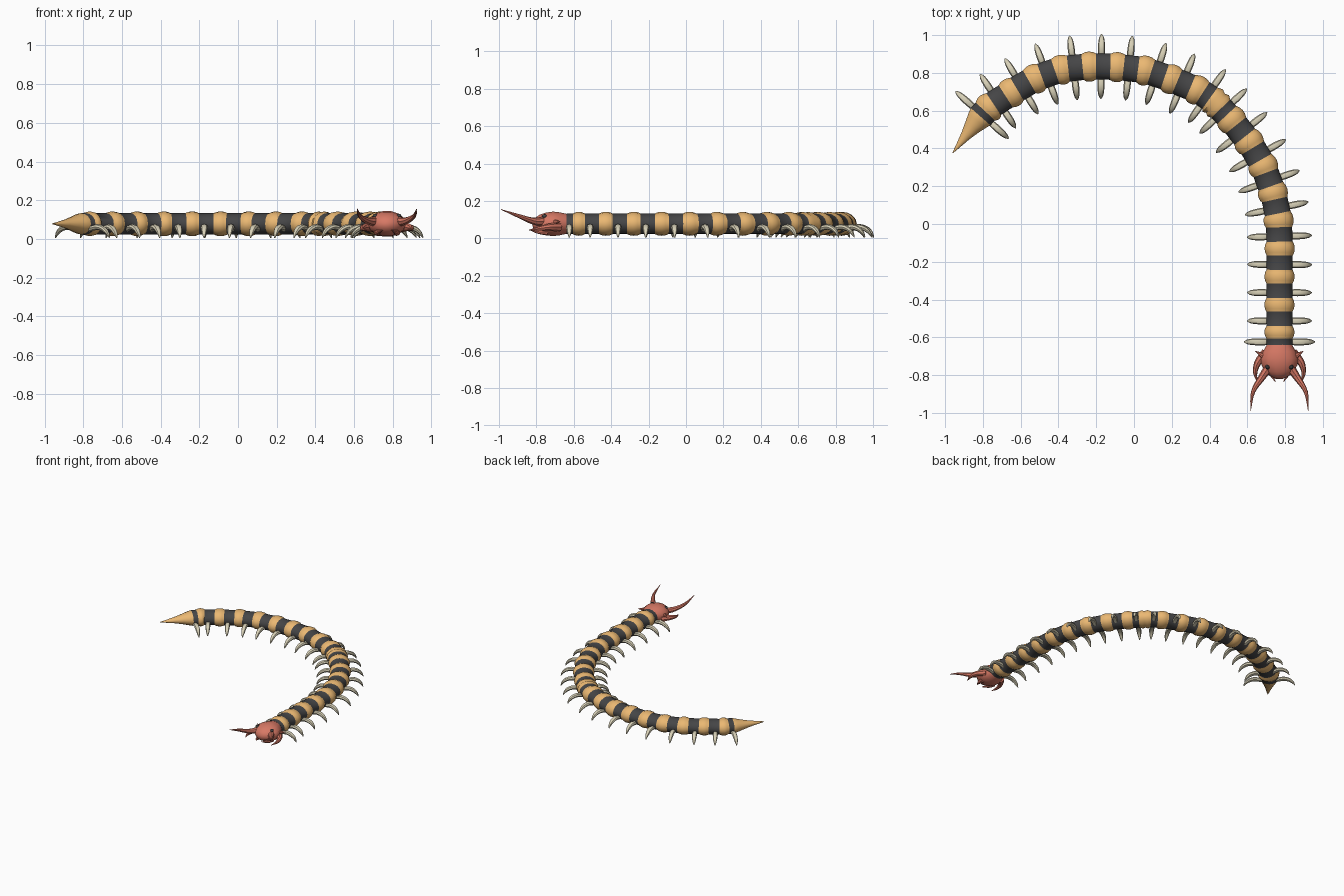
import bpy, math
from mathutils import Vector

if "Cube" in bpy.data.objects:
    bpy.data.objects.remove(bpy.data.objects["Cube"])

def material(name, rgb):
    m = bpy.data.materials.new(name)
    m.diffuse_color = (*rgb, 1)
    m.use_nodes = True
    m.node_tree.nodes["Principled BSDF"].inputs["Base Color"].default_value = m.diffuse_color
    return m

AMBER = material("amber", (0.83, 0.48, 0.17))
DARK = material("charcoal", (0.06, 0.06, 0.062))
RED = material("red", (0.68, 0.19, 0.13))
BONE = material("bone", (0.68, 0.63, 0.47))

def loft(name, rings, mats, sides=8, angle=40):
    """rings: (centre, half width, half height, material index)"""
    pts = [Vector(r[0]) for r in rings]
    verts, faces, idx = [], [], []
    n = len(rings)
    for i, (_, w, h, _m) in enumerate(rings):
        t = (pts[min(i + 1, n - 1)] - pts[max(i - 1, 0)]).normalized()
        side = t.cross(Vector((0, 0, 1))).normalized()
        up = side.cross(t)
        for k in range(sides):
            a = 2 * math.pi * k / sides
            verts.append(pts[i] + side * w * math.cos(a) + up * h * math.sin(a))
    for i in range(n - 1):
        for k in range(sides):
            k2 = (k + 1) % sides
            faces.append((i * sides + k, i * sides + k2, (i + 1) * sides + k2, (i + 1) * sides + k))
            idx.append(rings[i][3])
    faces.append(tuple(reversed(range(sides))))
    faces.append(tuple(range((n - 1) * sides, n * sides)))
    idx += [rings[0][3], rings[-1][3]]
    # side x up points backwards along the path, so flip to face outward
    faces = [tuple(reversed(f)) for f in faces]
    me = bpy.data.meshes.new(name)
    me.from_pydata(verts, [], faces)
    for m in mats:
        me.materials.append(m)
    for p, m in zip(me.polygons, idx):
        p.material_index = m
        p.use_smooth = True
    me.update()
    import bmesh
    bm = bmesh.new()
    bm.from_mesh(me)
    bmesh.ops.recalc_face_normals(bm, faces=bm.faces)
    bm.to_mesh(me)
    bm.free()
    me.set_sharp_from_angle(angle=math.radians(angle))
    ob = bpy.data.objects.new(name, me)
    bpy.context.collection.objects.link(ob)
    return ob

def catmull(p0, p1, p2, p3, t):
    return 0.5 * (2 * p1 + (p2 - p0) * t + (2 * p0 - 5 * p1 + 4 * p2 - p3) * t * t
                  + (3 * p1 - p0 - 3 * p2 + p3) * t ** 3)

def spline(pts, steps):
    c = [Vector(p) for p in pts]
    c = [2 * c[0] - c[1]] + c + [2 * c[-1] - c[-2]]
    out = [catmull(*c[i:i + 4], j / steps) for i in range(len(c) - 3) for j in range(steps)]
    return out + [c[-2]]

# Spine path from neck to tail tip
ZC = 0.078
LENGTH = 2.974
spine = spline([(x, y, ZC) for x, y in [
    (.77, -.64), (.77, -.35), (.77, -.06), (.755, .085), (.71, .24), (.65, .37),
    (.565, .49), (.47, .60), (.375, .685), (.225, .755), (.065, .81), (-.085, .83),
    (-.24, .833), (-.39, .815), (-.525, .767), (-.66, .688), (-.79, .593), (-.96, .376)]], 12)
dist = [0]
for a, b in zip(spine, spine[1:]):
    dist.append(dist[-1] + (b - a).length)
dist = [d * LENGTH / dist[-1] for d in dist]

def at(s):
    s = min(max(s, 0), LENGTH)
    for i in range(len(dist) - 1):
        if s <= dist[i + 1]:
            return spine[i].lerp(spine[i + 1], (s - dist[i]) / (dist[i + 1] - dist[i]))
    return spine[-1].copy()

# Leg stations and dark bands along the spine
front = [.127 + .1487 * k for k in range(9)]
back = [1.434 + .1468 * k for k in range(9)]
legs = [.016] + front + back + [2.72]
bands = [(0, .035)] + [(s - .028, s + .048) for s in front[:-1]] + [(1.289, 1.335)]
bands += [(1.415, 1.462)] + [(s - .048, s + .028) for s in back[1:]] + [(2.695, 2.732)]

# Banded body with bulging amber segments and pointed tail
rings = []
def ring(s, r, m):
    rings.append((at(s), r, r * .8, m))
for i, (a, b) in enumerate(bands):
    ring(a, .069, 1)
    ring(b, .069, 0)
    if i + 1 < len(bands):
        gap = bands[i + 1][0] - b
        prof = [(.25, .08), (.5, .071), (.75, .08)] if i == 9 else [(.22, .077), (.5, .080), (.78, .077)]
        for f, r in prof:
            ring(b + gap * f, r, 0)
for s, r in [(2.76, .060), (2.80, .046), (2.86, .028), (2.92, .014), (2.974, .002)]:
    ring(s, r, 0)
loft("body", rings, [AMBER, DARK], 16, 50)

# Paired curved legs
LEG = spline([(.045, .05), (.095, .062), (.135, .05), (.158, .028), (.17, .006)], 2)
LEG_R = [.016, .018, .019, .018, .0165, .014, .011, .007, .003]
for i, s in enumerate(legs):
    c = at(s)
    t = (at(s + .03) - at(s - .03)).normalized()
    side = t.cross(Vector((0, 0, 1)))
    k = 1.1 if i in (0, len(legs) - 1) else 1
    for sg, nm in ((1, "right"), (-1, "left")):
        loft(f"leg_{nm}_{i + 1}", [((c.x + side.x * sg * p[0] * k, c.y + side.y * sg * p[0] * k, p[1]), r, r * .8, 0)
                                  for p, r in zip(LEG, LEG_R)], [BONE], 8)

# Head
HX = .77
loft("head", [((HX, y, z), w, h, 0) for y, z, w, h in [
    (-.625, .078, .062, .050), (-.645, .078, .070, .056), (-.675, .078, .087, .063), (-.71, .078, .100, .067),
    (-.745, .077, .096, .063), (-.78, .076, .077, .052), (-.805, .074, .050, .036),
    (-.82, .073, .018, .014)]], [RED], 14, 50)

# Horn-like head parts, mirrored to both sides
def horn(name, pts, r0, power=.8):
    for sg, nm in ((1, "right"), (-1, "left")):
        sp = spline([(HX + sg * x, y, z) for x, y, z in pts], 4)
        n = len(sp) - 1
        loft(f"{name}_{nm}", [(p, *[max(r0 * (1 - i / n) ** power, .0015)] * 2, 0)
                              for i, p in enumerate(sp)], [RED], 8)

horn("antenna", [(.05, -.75, .09), (.095, -.815, .092), (.14, -.89, .118), (.153, -.99, .155)], .026)
horn("mandible", [(.07, -.68, .06), (.115, -.735, .06), (.128, -.79, .052), (.115, -.84, .045)], .026)
horn("cheek_spike", [(.07, -.715, .085), (.10, -.69, .088), (.128, -.672, .09)], .018)
horn("lower_jaw", [(.05, -.74, .035), (.045, -.79, .036), (.022, -.835, .045)], .020)

# Eyes
for sg, nm in ((1, "right"), (-1, "left")):
    bpy.ops.mesh.primitive_uv_sphere_add(segments=10, ring_count=6, radius=.013,
                                         location=(HX + sg * .062, -.757, .117))
    e = bpy.context.object
    e.name = f"eye_{nm}"
    e.data.materials.append(DARK)
    bpy.ops.object.shade_smooth_by_angle()
